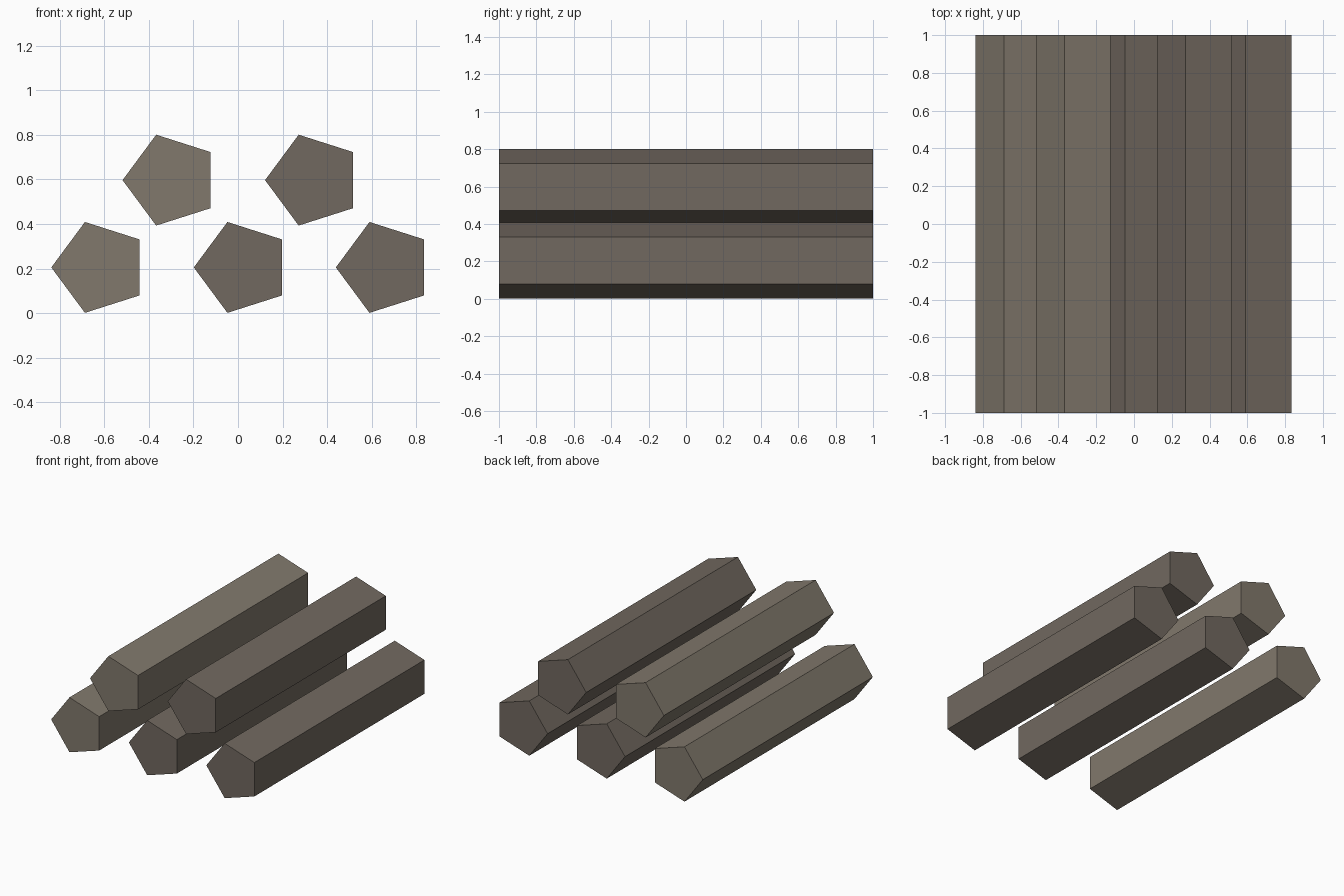
import bpy
from math import cos, sin, tau

if "Cube" in bpy.data.objects:
    bpy.data.objects.remove(bpy.data.objects["Cube"])

RX, RZ = 0.2185, 0.2145   # pentagon radii
SIDES = 5


def material(name, color):
    m = bpy.data.materials.new(name)
    m.diffuse_color = (*color, 1)
    m.use_nodes = True
    m.node_tree.nodes["Principled BSDF"].inputs["Base Color"].default_value = m.diffuse_color
    return m


light_bark = material("light_bark", (0.22, 0.19, 0.15))
dark_bark = material("dark_bark", (0.165, 0.14, 0.115))


def log(name, x, z, mat):
    # five-sided prism along y, with one corner pointing to -x
    ring = [(x - RX * cos(tau * i / SIDES), z + RZ * sin(tau * i / SIDES))
            for i in range(SIDES)]
    verts = [(px, y, pz) for y in (-1, 1) for px, pz in ring]
    front = list(range(SIDES))
    back = [i + SIDES for i in reversed(front)]
    sides = [(i, i + SIDES, (i + 1) % SIDES + SIDES, (i + 1) % SIDES)
             for i in front]
    mesh = bpy.data.meshes.new(name)
    # ring runs clockwise seen from the front, so flip every face outward
    mesh.from_pydata(verts, [], [f[::-1] for f in [front, back] + sides])
    mesh.materials.append(mat)
    obj = bpy.data.objects.new(name, mesh)
    bpy.context.collection.objects.link(obj)


# bottom row of three, top row of two resting in the gaps
for row, xs, z in (("bottom", (-0.62, 0.02, 0.66 - 0.04 + 0.038), 0.205),
                   ("top", (-0.30, 0.34), 0.597)):
    for i, x in enumerate(xs):
        log(f"{row}_log_{i + 1}", x, z, light_bark if i == 0 else dark_bark)
